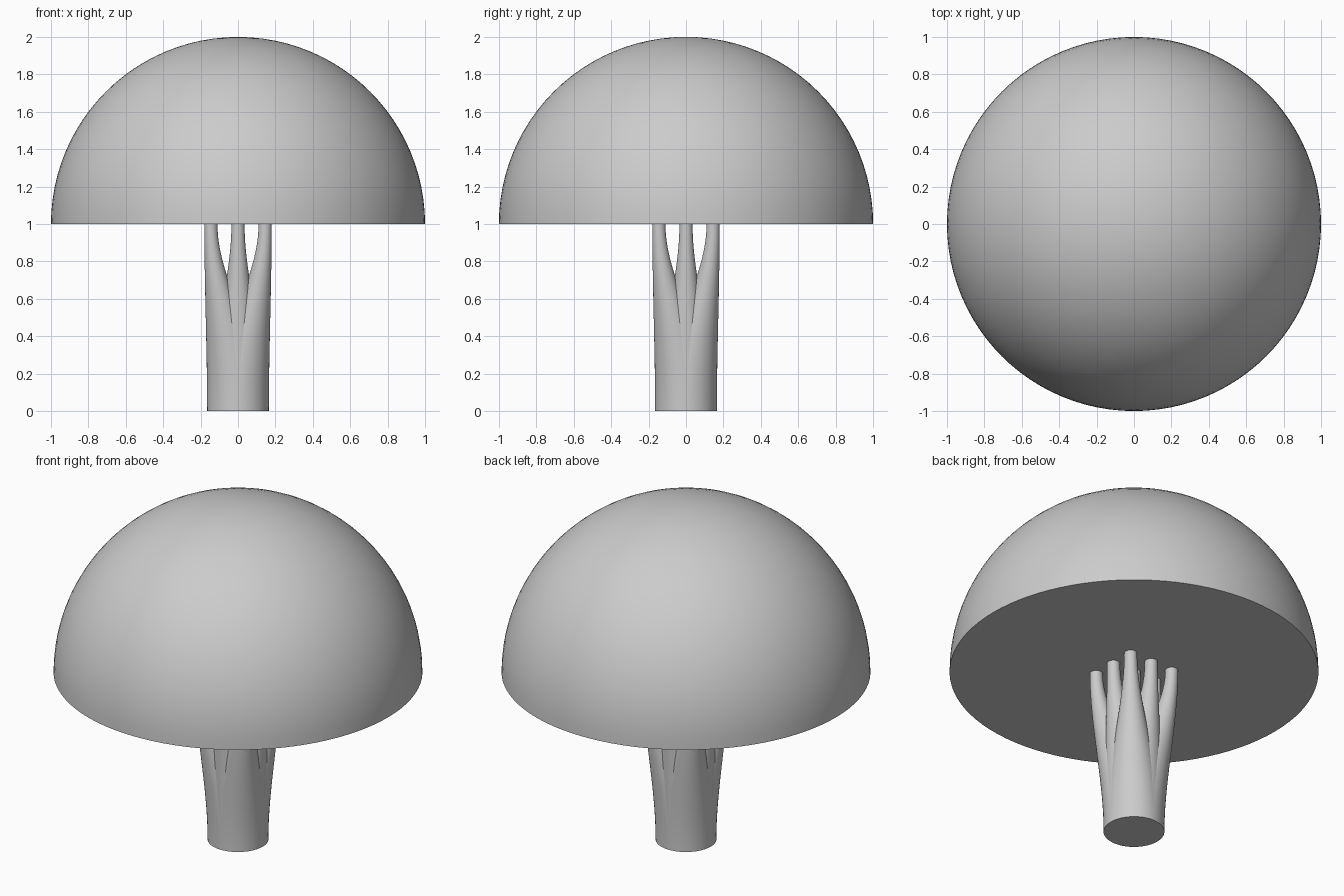
import bpy
import bmesh
import math

cube = bpy.data.objects.get("Cube")
if cube:
    bpy.data.objects.remove(cube, do_unlink=True)

GREY = (0.6, 0.6, 0.6, 1)
grey = bpy.data.materials.new("plain grey")
grey.use_nodes = True
grey.diffuse_color = GREY
grey.node_tree.nodes["Principled BSDF"].inputs["Base Color"].default_value = GREY


def finish(name, bm):
    """Turn a bmesh into a smooth grey object with sharp rims."""
    bmesh.ops.recalc_face_normals(bm, faces=bm.faces)
    mesh = bpy.data.meshes.new(name)
    bm.to_mesh(mesh)
    bm.free()
    mesh.materials.append(grey)
    obj = bpy.data.objects.new(name, mesh)
    bpy.context.collection.objects.link(obj)
    bpy.ops.object.select_all(action="DESELECT")
    obj.select_set(True)
    bpy.context.view_layer.objects.active = obj
    bpy.ops.object.shade_smooth_by_angle(angle=math.radians(40))
    return obj


# Dome: upper half of a sphere, closed by a flat underside
bm = bmesh.new()
bmesh.ops.create_uvsphere(bm, u_segments=96, v_segments=48, radius=1)
cut = bmesh.ops.bisect_plane(
    bm, geom=bm.verts[:] + bm.edges[:] + bm.faces[:], dist=0.0001,
    plane_co=(0, 0, 0), plane_no=(0, 0, 1), clear_inner=True)
rim = [e for e in bm.edges if e.is_boundary]
bmesh.ops.contextual_create(bm, geom=rim)
bmesh.ops.translate(bm, verts=bm.verts, vec=(0, 0, 1))
finish("dome", bm)

# Trunk: branches share one round foot and ease apart into thin round tips
FOOT, TIP, SPACING = 0.165, 0.035, 0.145
SIDES, RINGS = 48, 32


def branch(name, tip_x, tip_y, closed_foot):
    bm = bmesh.new()
    rings = []
    for i in range(RINGS + 1):
        t = i / RINGS
        ease = t * t * (3 - 2 * t)
        radius = FOOT + (TIP - FOOT) * ease
        ring = []
        for k in range(SIDES):
            a = math.tau * k / SIDES
            ring.append(bm.verts.new((tip_x * ease + radius * math.cos(a),
                                      tip_y * ease + radius * math.sin(a), t)))
        rings.append(ring)
    for low, high in zip(rings, rings[1:]):
        for k in range(SIDES):
            n = (k + 1) % SIDES
            bm.faces.new((low[k], low[n], high[n], high[k]))
    if closed_foot:
        bm.faces.new(rings[0][::-1])
    finish(name, bm)


columns = {"right": -1, "middle": 0, "left": 1}
rows = {"front": -1, "centre": 0, "back": 1}
for row, y in rows.items():
    for column, x in columns.items():
        branch(f"trunk_branch_{row}_{column}", x * SPACING, y * SPACING,
               x == 0 and y == 0)
